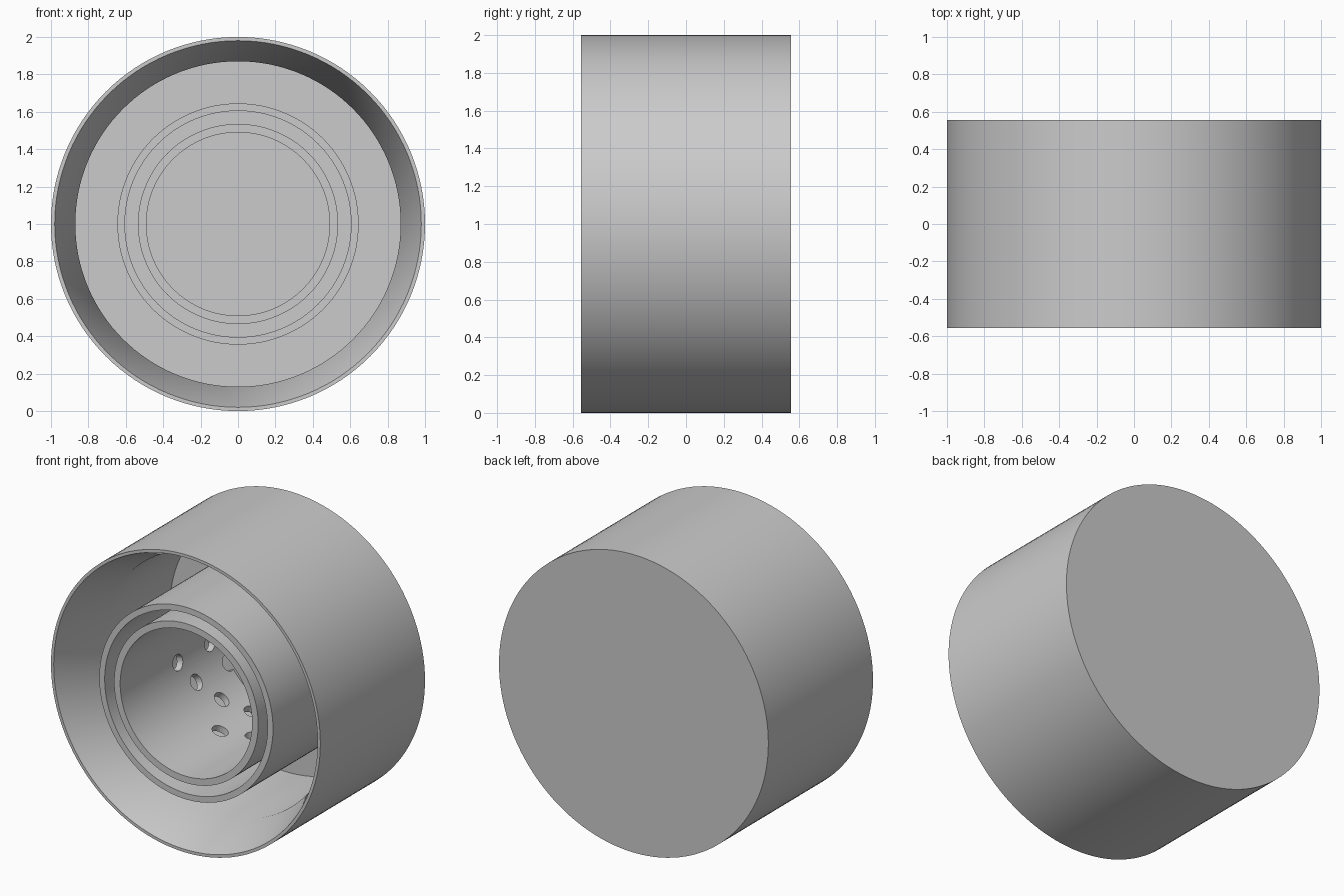
import bpy, bmesh, math
from mathutils import Matrix, Vector

if "Cube" in bpy.data.objects:
    bpy.data.objects.remove(bpy.data.objects["Cube"])

SEG = 128
CENTRE = Vector((0, 0, 1))


def make_object(name, bm):
    bmesh.ops.recalc_face_normals(bm, faces=bm.faces)
    mesh = bpy.data.meshes.new(name)
    bm.to_mesh(mesh)
    bm.free()
    obj = bpy.data.objects.new(name, mesh)
    bpy.context.collection.objects.link(obj)
    return obj


def activate(obj):
    bpy.ops.object.select_all(action='DESELECT')
    obj.select_set(True)
    bpy.context.view_layer.objects.active = obj


def lathe(name, profile, closed):
    """Spin (radius, y) points around the horizontal y axis through CENTRE."""
    bm = bmesh.new()
    verts = [bm.verts.new((r, y, 1)) for r, y in profile]
    pairs = list(zip(verts, verts[1:]))
    if closed:
        pairs.append((verts[-1], verts[0]))
    edges = [bm.edges.new(p) for p in pairs]
    bmesh.ops.spin(bm, geom=verts + edges, cent=CENTRE, axis=(0, 1, 0),
                   angle=math.tau, steps=SEG, use_duplicate=False)
    bmesh.ops.remove_doubles(bm, verts=bm.verts, dist=1e-4)
    return make_object(name, bm)


def tube(name, outer, inner, front=-0.55, back=0.53):
    return lathe(name, [(outer, front), (inner, front), (inner, back), (outer, back)], True)


# Cup-shaped housing: flared mouth, straight bore, closed back
housing = lathe("housing", [(0, 0.555), (1, 0.555), (1, -0.555), (0.98, -0.555),
                            (0.87, -0.22), (0.87, 0.52), (0, 0.52)], False)

# Two concentric pipes rising from the back plate to the mouth
outer_pipe = tube("outer_pipe", 0.645, 0.605)
inner_pipe = tube("inner_pipe", 0.535, 0.49)

# Perforations: five rows of six holes, each row twisted 20 degrees
bm = bmesh.new()
for row in range(5):
    for i in range(6):
        a = math.radians(10 + 20 * row + 60 * i)
        d = Vector((math.cos(a), 0, math.sin(a)))
        pos = CENTRE + d * 0.51 + Vector((0, 0.05 + 0.113 * row, 0))
        rot = d.to_track_quat('Z', 'Y').to_matrix().to_4x4()
        bmesh.ops.create_cone(bm, cap_ends=True, segments=24, radius1=0.052,
                              radius2=0.052, depth=0.16,
                              matrix=Matrix.Translation(pos) @ rot)
cutter = make_object("hole_cutter", bm)
cutter.hide_render = True

activate(inner_pipe)
mod = inner_pipe.modifiers.new("holes", 'BOOLEAN')
mod.operation = 'DIFFERENCE'
mod.solver = 'EXACT'
mod.object = cutter
bpy.ops.object.modifier_apply(modifier=mod.name)
bpy.data.objects.remove(cutter)

# Smooth round walls with crisp rims
for obj in (housing, outer_pipe, inner_pipe):
    activate(obj)
    bpy.ops.object.shade_smooth_by_angle(angle=math.radians(30))
